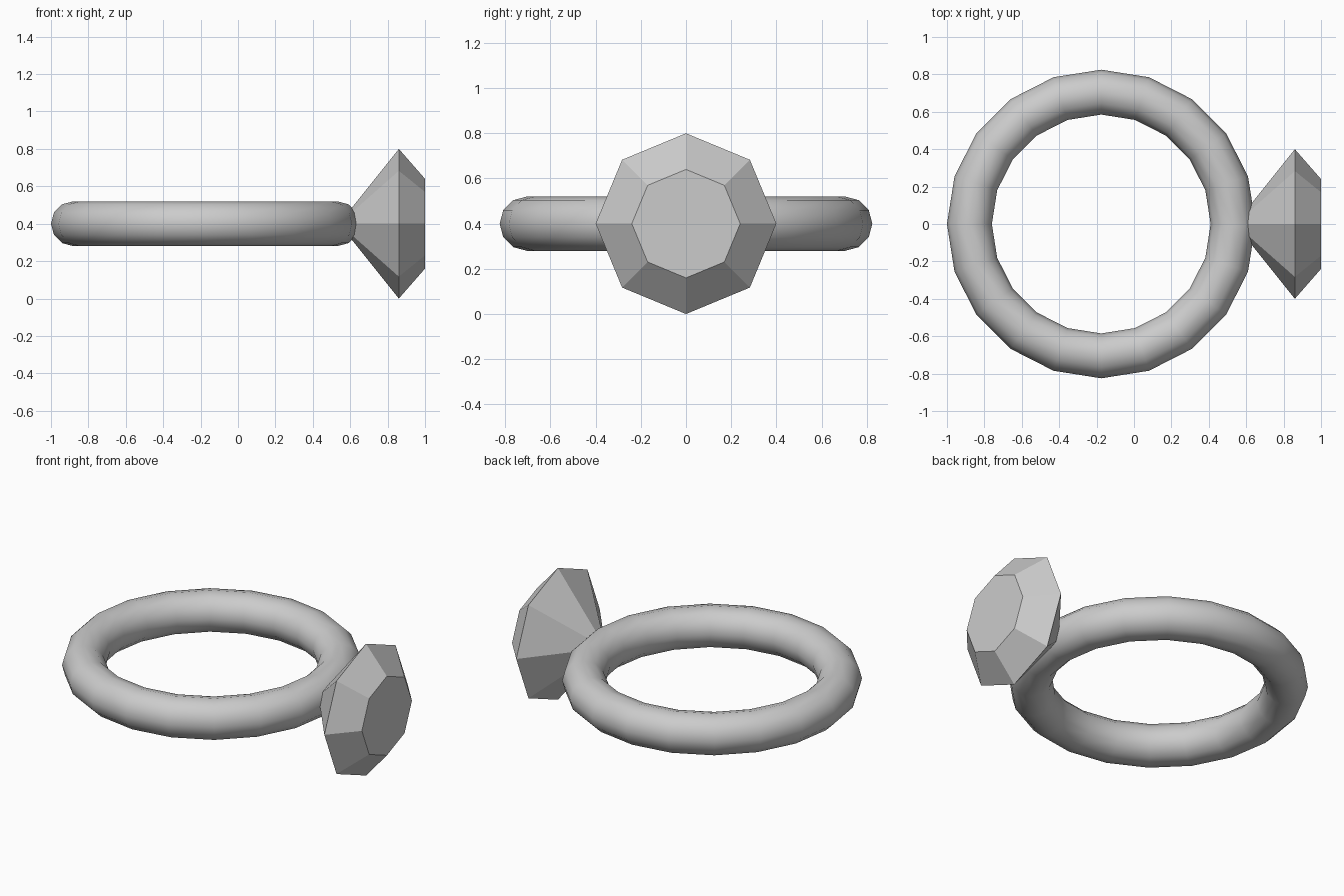
import bpy
import bmesh
import math

if "Cube" in bpy.data.objects:
    bpy.data.objects.remove(bpy.data.objects["Cube"])

Z = 0.4  # shared centre height

# Ring band: smooth torus lying flat
bpy.ops.mesh.primitive_torus_add(
    major_segments=20, minor_segments=12,
    major_radius=0.705, minor_radius=0.12, location=(-0.175, 0, Z))
band = bpy.context.object
band.name = "ring_band"
bpy.ops.object.shade_smooth()

# Gem: faceted octagonal stone pointing into the band along x
SIDES = 8
bm = bmesh.new()


def octagon(x, radius):
    return [bm.verts.new((x, radius * math.sin(i * math.tau / SIDES),
                          radius * math.cos(i * math.tau / SIDES)))
            for i in range(SIDES)]


tip = bm.verts.new((-0.32, 0, 0))
girdle = octagon(0, 0.4)
table = octagon(0.14, 0.24)
for i in range(SIDES):
    j = (i + 1) % SIDES
    bm.faces.new((tip, girdle[i], girdle[j]))
    bm.faces.new((girdle[i], table[i], table[j], girdle[j]))
bm.faces.new(table)
bmesh.ops.recalc_face_normals(bm, faces=bm.faces)

mesh = bpy.data.meshes.new("gem")
bm.to_mesh(mesh)
bm.free()
gem = bpy.data.objects.new("gem", mesh)
gem.location = (0.86, 0, Z)
bpy.context.collection.objects.link(gem)
